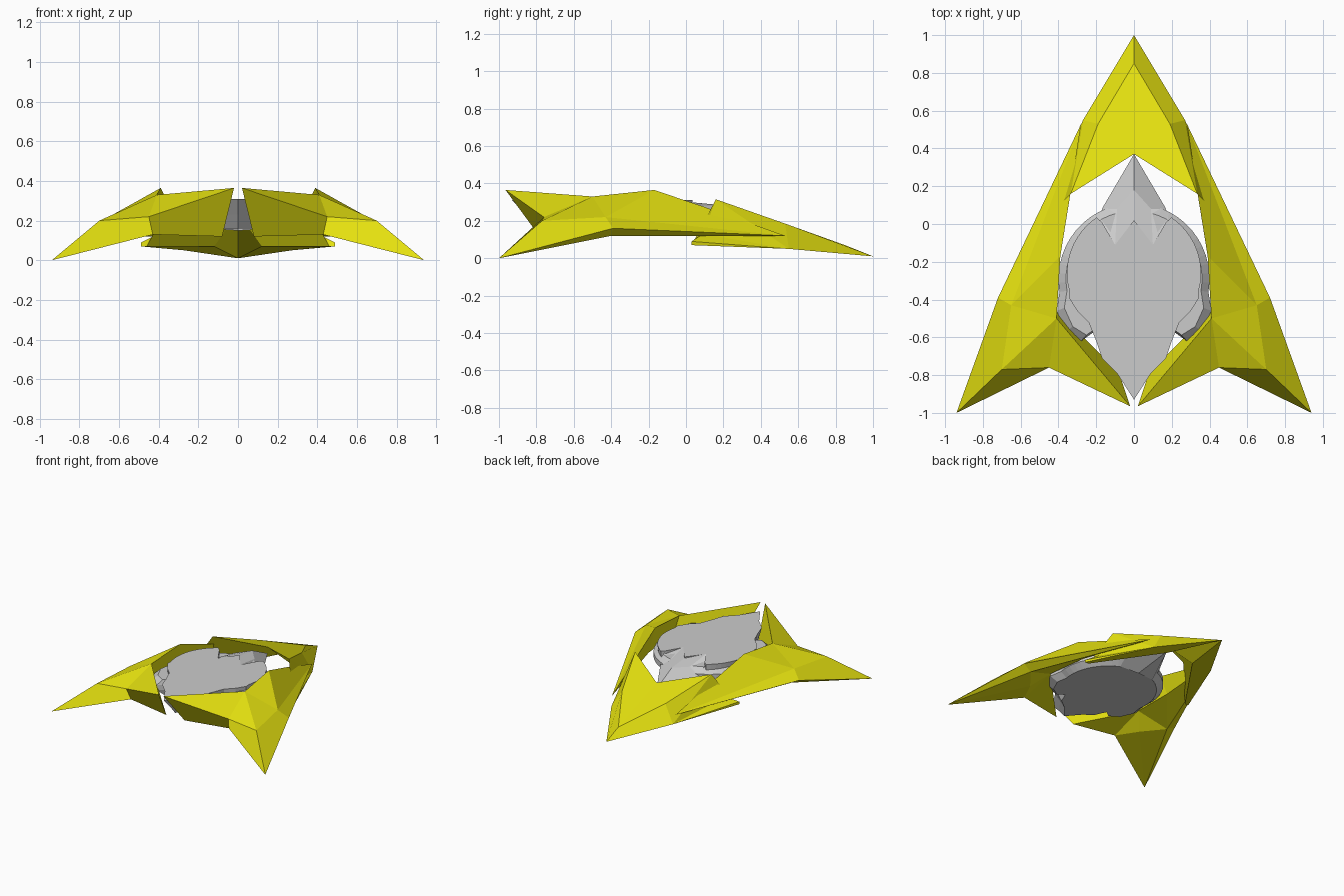
import bpy, bmesh, math

if "Cube" in bpy.data.objects:
    bpy.data.objects.remove(bpy.data.objects["Cube"])

yellow = bpy.data.materials.new("yellow_hull")
yellow.diffuse_color = (0.78, 0.75, 0.005, 1)
yellow.use_nodes = True
yellow.node_tree.nodes["Principled BSDF"].inputs["Base Color"].default_value = yellow.diffuse_color


def finish(name, bm, mat=None):
    bmesh.ops.remove_doubles(bm, verts=bm.verts, dist=0.0005)
    bmesh.ops.recalc_face_normals(bm, faces=bm.faces)
    me = bpy.data.meshes.new(name)
    bm.to_mesh(me)
    bm.free()
    ob = bpy.data.objects.new(name, me)
    bpy.context.collection.objects.link(ob)
    if mat:
        me.materials.append(mat)
    return ob


def faceted(name, pts, faces, sides=(1, -1), mat=None):
    """Flat faces given as strings of point letters, built on the listed x sides."""
    bm = bmesh.new()
    for s in sides:
        v = {k: bm.verts.new((s * p[0], p[1], p[2])) for k, p in pts.items()}
        for f in faces.split():
            bm.faces.new([v[c] for c in f])
    return finish(name, bm, mat)


def loft(name, half, levels):
    """Stack a mirrored half outline at (z, scale, neck length) levels."""
    ring = half + [(-x, y) for x, y in reversed(half) if x > 0.001]

    def place(x, y, z, k, t):
        if y < -0.5:
            y = -0.5 + (y + 0.5) * t
        return (x * k, -0.3 + (y + 0.3) * k, z)

    bm = bmesh.new()
    rows = [[bm.verts.new(place(x, y, *lv)) for x, y in ring] for lv in levels]
    n = len(ring)
    for a, b in zip(rows, rows[1:]):
        for i in range(n):
            j = (i + 1) % n
            bm.faces.new((a[i], a[j], b[j], b[i]))
    bm.faces.new(rows[0])
    bm.faces.new(rows[-1])
    return finish(name, bm)


def arc(r, cy, a0, a1, n):
    return [(r * math.sin(math.radians(a0 + (a1 - a0) * i / n)),
             cy + r * math.cos(math.radians(a0 + (a1 - a0) * i / n))) for i in range(n + 1)]


# Pointed tail shell with a chevron notch on its inner side
faceted("tail_shell", {
    "T": (0, 1, .01), "G": (.27, .55, .05), "H": (.49, .03, .09), "h": (.49, .03, .07),
    "K": (0, .85, .07), "L": (.19, .53, .185), "E": (.335, .16, .315), "N": (0, .37, .24),
    "P": (.12, .52, .07), "D": (.46, .03, .07), "V": (.41, .09, .13)},
    "TKLG GLE GEV GVH KNEL TGhDP GHh TPN PDEN EDV HVDh", mat=yellow)

# Side wings, each with an outer tip and a raised inner spike
wing = {
    "T": (.94, -1, 0), "O": (.65, -.40, .12), "U": (.72, -.39, .16),
    "F": (.28, .53, .12), "A": (.34, .14, .26), "B": (.39, -.17, .365),
    "C": (.41, -.50, .33), "S": (.02, -.965, .365), "M": (.65, -.43, .22),
    "Q": (.70, -.77, .20), "R": (.45, -.76, .22), "r": (.43, -.73, .13),
    "D": (.08, -.785, .12), "I": (.42, -.45, .21), "J": (.40, -.10, .19),
    "W": (.52, -.56, .12)}
for side, s in (("right", 1), ("left", -1)):
    faceted(side + "_wing", wing,
            "FUM FMB FBA MBC MCQ CQR CRS TUMQ TQRr RSDr TUO UFO "
            "TrW TWO WrI WIO OIJ OJF rDI SCID CBJI BAJ AFJ", sides=(s,), mat=yellow)

# Central hull: round plate, notched at the back, with a neck undercut at the front
notch = [(0, .02), (.10, -.11), (.17, .01)]
neck = [(.345, -.39), (.30, -.46), (.24, -.52), (.20, -.62), (.17, -.71), (.09, -.79), (0, -.93)]
loft("centre_hull", notch + arc(.355, -.26, 34, 105, 12) + neck,
     [(.31, 1, 1), (.23, .98, .84), (.16, .93, .76)])

# Wider rim around the hull
rim = [(.41, -.46), (.36, -.57), (.28, -.62), (.21, -.57), (0, -.55)]
loft("hull_rim", arc(.40, -.29, 0, 100, 14) + rim,
     [(.28, .90, 1), (.24, 1, 1), (.20, 1, 1), (.16, .88, 1)])

# Faceted spur behind the hull
faceted("hull_spur", {
    "T": (0, .37, .19), "A": (0, .18, .285), "B": (.10, -.11, .312), "C": (.17, .08, .22),
    "D": (.18, .01, .30), "E": (0, .02, .30), "F": (0, .05, .15), "G": (.15, .03, .16),
    "X": (.09, .08, .28)},
    "TAXC AEBX BDCX TCGF CDG")
